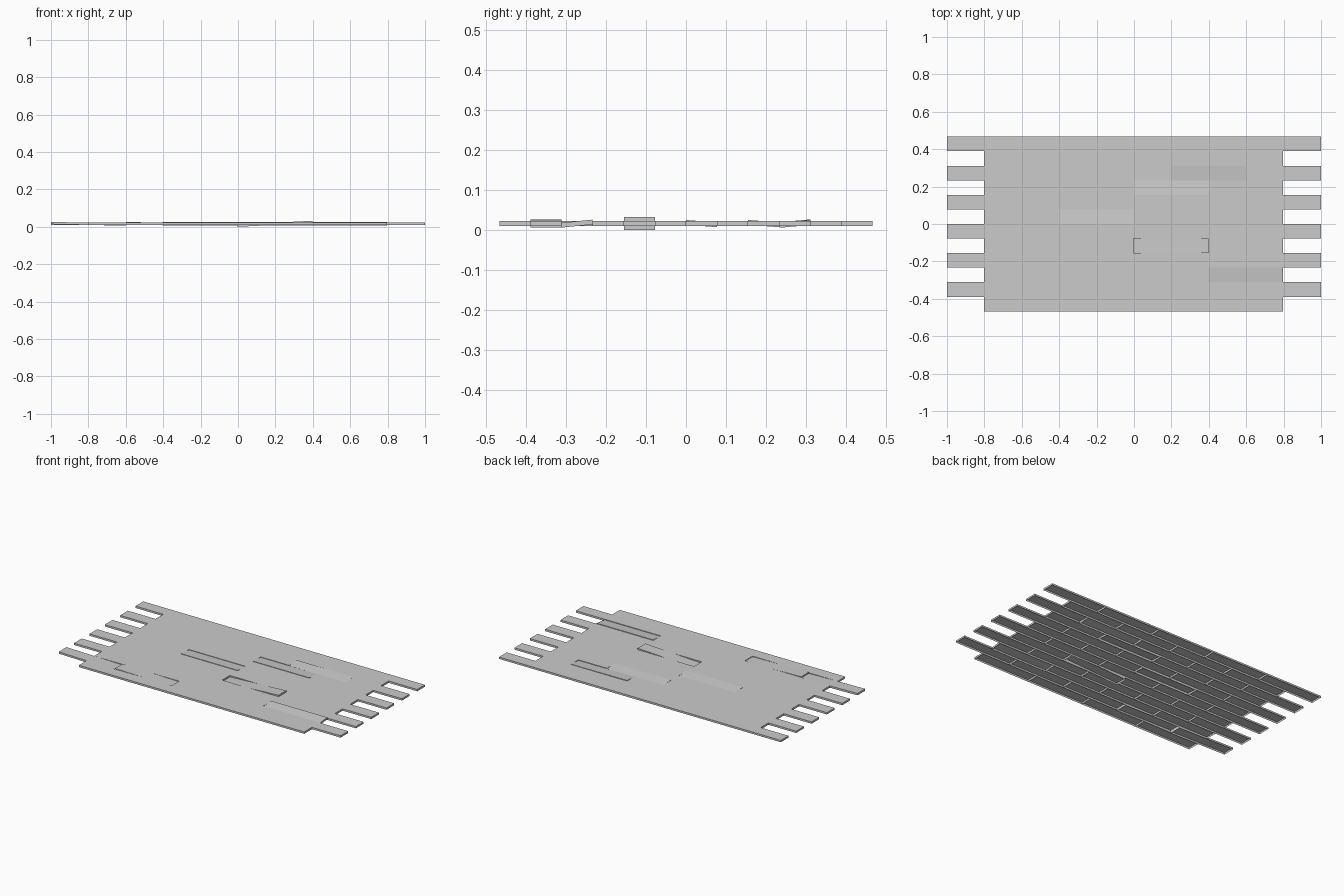
import bpy, bmesh
from mathutils import Matrix

if "Cube" in bpy.data.objects:
    bpy.data.objects.remove(bpy.data.objects["Cube"])

LENGTH, WIDTH, THICK, MID = 0.4, 0.0778, 0.012, 0.016

# Loose planks, keyed by (row, column): end lift along x, edge lift along y
LOOSE = {
    (1, 0): (-0.004, 0.0),
    (1, 1): (-0.004, 0.0),
    (2, 3): (0.0, 0.004),
    (4, 2): (0.010, 0.0),
    (6, 1): (0.0, -0.003),
    (8, 2): (0.0, -0.003),
    (9, 3): (-0.001, 0.0033),
}


def plank(name, x, y, lift_x, lift_y):
    """Thin board with an open underside, tilted by shifting its corners."""
    bm = bmesh.new()
    bmesh.ops.create_cube(bm, size=1, matrix=Matrix.Diagonal((LENGTH, WIDTH, THICK, 1)))
    under = [f for f in bm.faces if f.normal.z < -0.5]
    bmesh.ops.delete(bm, geom=under, context='FACES_ONLY')
    for v in bm.verts:
        v.co.z += lift_x * v.co.x * 2 / LENGTH + lift_y * v.co.y * 2 / WIDTH
    mesh = bpy.data.meshes.new(name)
    bm.to_mesh(mesh)
    bm.free()
    obj = bpy.data.objects.new(name, mesh)
    obj.location = (x, y, MID)
    bpy.context.collection.objects.link(obj)


# Staggered floor: short rows of four planks alternate with long rows of five
for row in range(12):
    count = 5 if row % 2 else 4
    shift = 0.0 if row % 2 else -0.003
    for col in range(count):
        x = (col - (count - 1) / 2) * LENGTH + shift
        y = (row - 5.5) * WIDTH
        plank(f"plank_row{row + 1}_{col + 1}", x, y, *LOOSE.get((row, col), (0.0, 0.0)))
